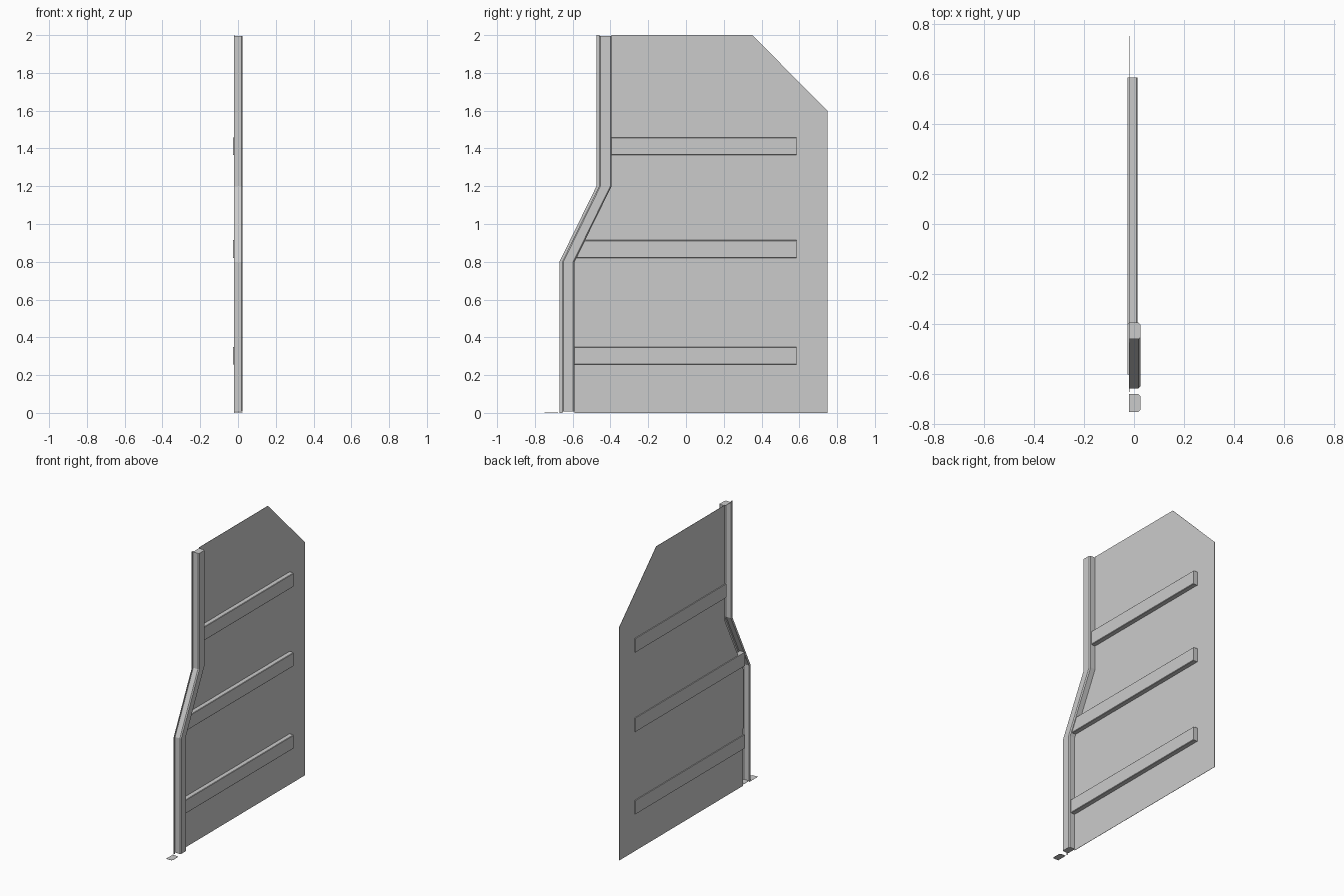
import bpy
import bmesh

cube = bpy.data.objects.get("Cube")
if cube:
    bpy.data.objects.remove(cube, do_unlink=True)

grey = bpy.data.materials.new("light_grey")
grey.use_nodes = True
tone = (0.6, 0.6, 0.6, 1)
grey.diffuse_color = tone
grey.node_tree.nodes["Principled BSDF"].inputs["Base Color"].default_value = tone

BACK = -0.02      # plane of the sheet and of the post's open side
FRONT = 0.025
SKIN = 0.002


def finish(name, bm):
    bmesh.ops.recalc_face_normals(bm, faces=bm.faces[:])
    mesh = bpy.data.meshes.new(name)
    bm.to_mesh(mesh)
    bm.free()
    mesh.materials.append(grey)
    obj = bpy.data.objects.new(name, mesh)
    bpy.context.collection.objects.link(obj)
    return obj


def slab(name, outline, push):
    """Flat outline extruded by a small vector."""
    bm = bmesh.new()
    face = bm.faces.new([bm.verts.new(p) for p in outline])
    out = bmesh.ops.extrude_face_region(bm, geom=[face], use_keep_orig=True)
    moved = [v for v in out["geom"] if isinstance(v, bmesh.types.BMVert)]
    bmesh.ops.translate(bm, verts=moved, vec=push)
    return finish(name, bm)


def cranked(y, bottom=0, top=2):
    """Cranked line up the leading edge, as (y, z) points."""
    return [(y, bottom), (y, 0.8), (y + 0.196, 1.2), (y + 0.196, top)]


def in_sheet(points):
    return [(BACK, y, z) for y, z in points]


# Sheet panel with its clipped corner, and the narrow lip ahead of the post
slab("panel", in_sheet(cranked(-0.59) + [(0.35, 2), (0.75, 1.6), (0.75, 0)]),
     (SKIN, 0, 0))
slab("front_lip", in_sheet(cranked(-0.67) + cranked(-0.655)[::-1]), (SKIN, 0, 0))

# Post section with clipped outer corners: (x, y offset)
WIDE, CUT = 0.066, 0.007
section = [(BACK, 0), (FRONT - CUT, 0), (FRONT, CUT),
           (FRONT, WIDE - CUT), (FRONT - CUT, WIDE), (BACK, WIDE)]

# Cranked channel post, capped at both ends and open at the back
bm = bmesh.new()
rings = [[bm.verts.new((x, y + dy, z)) for x, dy in section]
         for y, z in cranked(-0.656, 0.008, 1.994)]
for low, high in zip(rings, rings[1:]):
    for i in range(len(section) - 1):
        bm.faces.new((low[i], low[i + 1], high[i + 1], high[i]))
bm.faces.new(rings[0])
bm.faces.new(rings[-1])
post = finish("channel_post", bm)
skin = post.modifiers.new("skin", "SOLIDIFY")
skin.thickness = SKIN
skin.offset = -1

# Loose foot plate with the same section as the post
slab("foot_plate", [(x, dy * 1.08 - 0.75, 0) for x, dy in section], (0, 0, 0.001))

# Three horizontal battens with eased outer edges
for name, z, start in (("lower_batten", 0.255, -0.6),
                       ("middle_batten", 0.82, -0.6),
                       ("upper_batten", 1.365, -0.4)):
    high = z + 0.094
    profile = [(-0.026, z), (0.01, z), (0.013, z + 0.003),
               (0.013, high - 0.003), (0.01, high), (-0.026, high)]
    slab(name, [(x, start, h) for x, h in profile], (0, 0.585 - start, 0))
